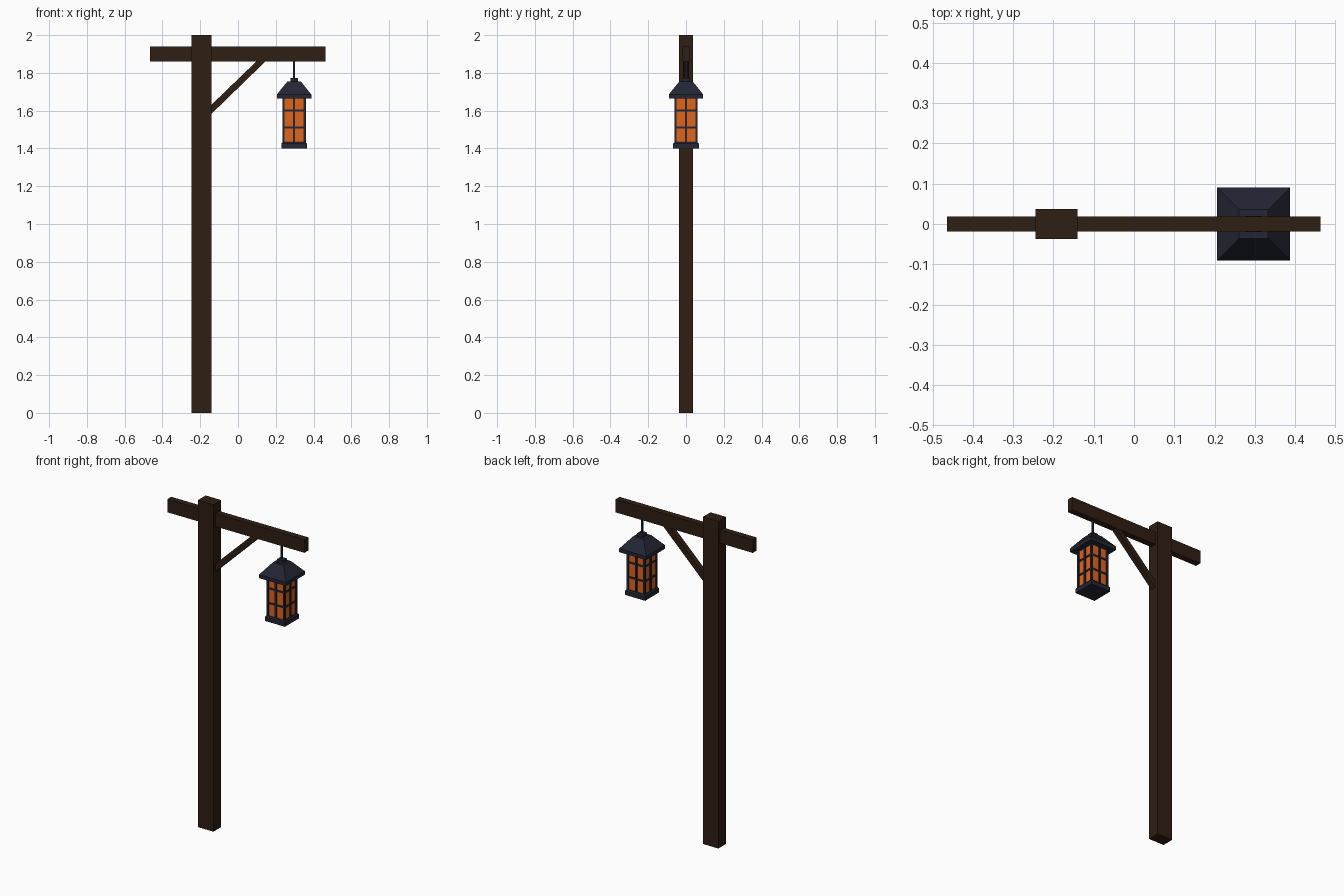
import bpy, bmesh
from mathutils import Vector

if "Cube" in bpy.data.objects:
    bpy.data.objects.remove(bpy.data.objects["Cube"])


def material(name, color):
    m = bpy.data.materials.new(name)
    m.diffuse_color = (*color, 1)
    m.use_nodes = True
    m.node_tree.nodes["Principled BSDF"].inputs["Base Color"].default_value = m.diffuse_color
    return m


WOOD = material("dark_wood", (0.028, 0.013, 0.006))
IRON = material("dark_iron", (0.017, 0.02, 0.035))
GLASS = material("amber_glass", (0.75, 0.13, 0.012))


def finish(name, bm, mat):
    bmesh.ops.recalc_face_normals(bm, faces=bm.faces)
    me = bpy.data.meshes.new(name)
    bm.to_mesh(me)
    bm.free()
    me.materials.append(mat)
    ob = bpy.data.objects.new(name, me)
    bpy.context.collection.objects.link(ob)
    return ob


def box(name, lo, hi, mat):
    bm = bmesh.new()
    bmesh.ops.create_cube(bm, size=1)
    lo, hi = Vector(lo), Vector(hi)
    for v in bm.verts:
        v.co = (lo + hi) / 2 + v.co * (hi - lo)
    return finish(name, bm, mat)


def square_loft(name, cx, profile, mat):
    """Stack of square sections given as (half width, z)."""
    bm = bmesh.new()
    rings = [[bm.verts.new((cx + sx * r, sy * r, z))
              for sx, sy in ((-1, -1), (1, -1), (1, 1), (-1, 1))]
             for r, z in profile]
    for a, b in zip(rings, rings[1:]):
        for i in range(4):
            j = (i + 1) % 4
            bm.faces.new((a[i], a[j], b[j], b[i]))
    bm.faces.new(rings[0])
    bm.faces.new(rings[-1])
    return finish(name, bm, mat)


def extrude_xz(name, pts, half_y, mat):
    bm = bmesh.new()
    f = bm.faces.new([bm.verts.new((x, -half_y, z)) for x, z in pts])
    new = bmesh.ops.extrude_face_region(bm, geom=[f])["geom"]
    bmesh.ops.translate(bm, vec=(0, 2 * half_y, 0),
                        verts=[v for v in new if isinstance(v, bmesh.types.BMVert)])
    return finish(name, bm, mat)


# Timber post, beam and diagonal brace
box("post", (-0.245, -0.037, 0), (-0.14, 0.037, 2), WOOD)
box("beam", (-0.465, -0.019, 1.86), (0.463, 0.019, 1.94), WOOD)
extrude_xz("brace", [(-0.15, 1.574), (0.16, 1.875), (0.112, 1.875), (-0.15, 1.622)], 0.016, WOOD)

# Lantern body
CX = 0.297
square_loft("lantern_base", CX, [(0.068, 1.40), (0.068, 1.425), (0.062, 1.433)], IRON)
square_loft("lantern_glass", CX, [(0.055, 1.43), (0.055, 1.67)], GLASS)
square_loft("lantern_roof", CX, [(0.091, 1.664), (0.091, 1.686), (0.036, 1.754)], IRON)
square_loft("roof_cap", CX, [(0.02, 1.752), (0.02, 1.772)], IRON)
square_loft("hanging_rod", CX, [(0.005, 1.77), (0.005, 1.865)], IRON)

# Glazing bars: horizontal rings, corner posts and one upright per face
for i, z in enumerate((1.51, 1.60)):
    square_loft(f"glazing_ring_{i}", CX, [(0.06, z - 0.005), (0.06, z + 0.005)], IRON)
for sx in (-1, 0, 1):
    for sy in (-1, 0, 1):
        if sx or sy:
            x, y = CX + sx * 0.056, sy * 0.056
            box(f"glazing_upright_{sx}_{sy}", (x - 0.006, y - 0.006, 1.43),
                (x + 0.006, y + 0.006, 1.67), IRON)
